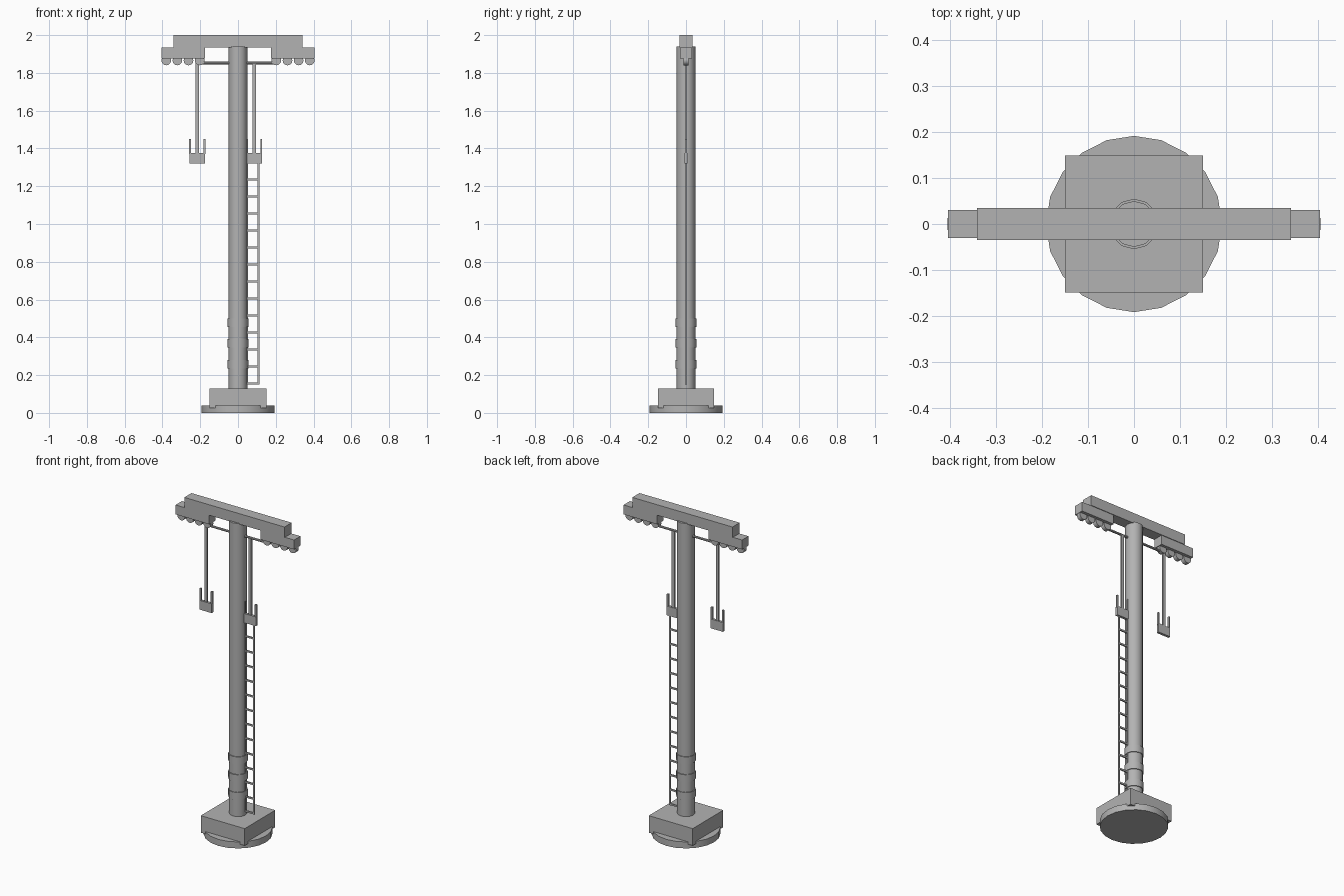
import bpy, math

if "Cube" in bpy.data.objects:
    bpy.data.objects.remove(bpy.data.objects["Cube"])

grey = bpy.data.materials.new("plain grey")
grey.diffuse_color = (0.45, 0.45, 0.45, 1)
grey.use_nodes = True
grey.node_tree.nodes["Principled BSDF"].inputs["Base Color"].default_value = grey.diffuse_color


def finish(name):
    ob = bpy.context.object
    ob.name = name
    ob.data.materials.append(grey)
    return ob


def box(name, x0, x1, y, z0, z1):
    """Box centred on y = 0 with half depth y."""
    bpy.ops.mesh.primitive_cube_add(size=1, location=((x0 + x1) / 2, 0, (z0 + z1) / 2))
    bpy.context.object.scale = (x1 - x0, 2 * y, z1 - z0)
    bpy.ops.object.transform_apply(location=False, rotation=False, scale=True)
    return finish(name)


def cyl(name, r, depth, loc, sides, rot=(0, 0, 0), smooth=False):
    bpy.ops.mesh.primitive_cylinder_add(vertices=sides, radius=r, depth=depth,
                                        location=loc, rotation=rot)
    if smooth:
        bpy.ops.object.shade_smooth_by_angle(angle=math.radians(40))
    return finish(name)


# foot: round plate with a square block whose corners overhang it
cyl("base_disc", 0.192, 0.04, (0, 0, 0.02), 20, smooth=True)
box("base_block", -0.15, 0.15, 0.149, 0.025, 0.13)

# mast and its three collars
cyl("mast", 0.05, 1.815, (0, 0, 1.0325), 12, smooth=True)
for i, z in enumerate((0.258, 0.368, 0.478)):
    cyl(f"collar_{i}", 0.055, 0.045, (0, 0, z), 12, smooth=True)

# head beam and tie rod
box("head_beam", -0.342, 0.342, 0.035, 1.935, 2.0)
cyl("tie_rod", 0.007, 0.40, (0, 0, 1.852), 8, (0, math.pi / 2, 0), True)

# lamp housings with rollers underneath
for s, side in ((-1, "left"), (1, "right")):
    a, b = sorted((s * 0.175, s * 0.405))
    box(f"housing_{side}", a, b, 0.031, 1.877, 1.935)
    for i in range(4):
        cyl(f"roller_{side}_{i}", 0.026, 0.026, (s * (0.203 + i * 0.059), 0, 1.866),
            12, (math.pi / 2, 0, 0), True)

# hanging rods with forked plates
for side, x in (("left", -0.216), ("right", 0.085)):
    box(f"hanger_{side}", x - 0.009, x + 0.009, 0.005, 1.37, 1.855)
    box(f"fork_plate_{side}", x - 0.042, x + 0.042, 0.008, 1.32, 1.377)
    for s in (-1, 1):
        xc = x + s * 0.038
        box(f"fork_prong_{side}", xc - 0.005, xc + 0.005, 0.006, 1.37, 1.45)

# ladder
for x in (0.048, 0.109):
    box("ladder_rail", x - 0.005, x + 0.005, 0.004, 0.15, 1.325)
for i in range(13):
    z = 0.156 + i * 0.09
    box(f"ladder_rung_{i}", 0.046, 0.112, 0.004, z - 0.005, z + 0.005)
